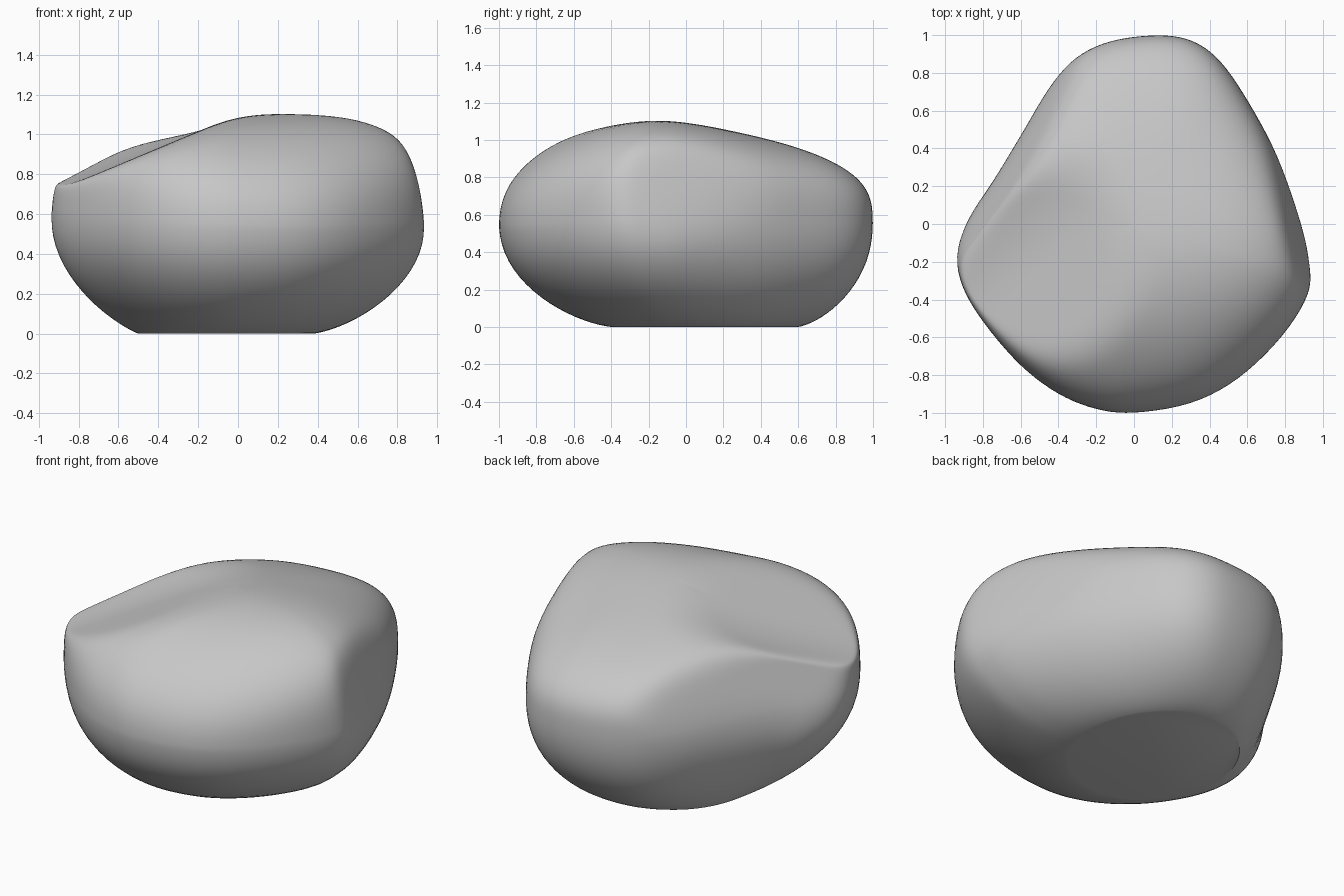
import bpy, bmesh, math
from mathutils import Vector

cube = bpy.data.objects.get("Cube")
if cube:
    bpy.data.objects.remove(cube, do_unlink=True)

# Widest outline of the boulder, counter-clockwise from the right
OUTLINE = [(.9, 0), (.76, .36), (.61, .64), (.46, .86), (.31, .97), (.13, 1), (-.12, .97),
           (-.31, .88), (-.46, .72), (-.61, .47), (-.76, .23), (-.89, .05), (-.945, -.13),
           (-.91, -.33), (-.79, -.53), (-.6, -.75), (-.4, -.9), (-.2, -.98), (0, -1),
           (.3, -.95), (.55, -.82), (.78, -.6), (.925, -.37), (.94, -.2)]
# Worn flat facets: normal and distance
FACETS = [((1, .23, .25), 1.035), ((-.86, .5, .37), .97)]
STEPS, LOWER, UPPER = 5, 18, 40


def soft_min(a, b, k):
    return min(a, b) - max(k - abs(a - b), 0) ** 2 / (4 * k)


def smooth_loop(points):
    """Closed spline through the points."""
    pts = [Vector(p) for p in points]
    loop = []
    for i in range(len(pts)):
        a, b, c, d = (pts[(i + j) % len(pts)] for j in (-1, 0, 1, 2))
        for s in range(STEPS):
            t = s / STEPS
            loop.append((2 * b + (c - a) * t + (2 * a - 5 * b + 4 * c - d) * t ** 2
                         + (3 * b - a - 3 * c + d) * t ** 3) / 2)
    return loop


def crown(x, y):
    """Height of the top: a long back slope meeting a short front one."""
    return soft_min(1.095 + .02 * x - .195 * y, 1.16 + .02 * x + .1 * y, .12)


def hollow(x, y):
    """Shallow valley on the -x side with a raised rim behind it."""
    return -soft_min(-1.1 - .42 * x, -.88 - .08 * x - .38 * y, .15)


def wear(p):
    """Press a point down into the hollow and onto the flat facets."""
    p.z = soft_min(p.z, hollow(p.x, p.y), .07)
    for normal, dist in FACETS:
        n = Vector(normal)
        size = n.length
        n.normalize()
        e = n.dot(p) - dist / size
        p = p + n * (soft_min(e, 0, .06) - e)
    return p


def equator(ang):
    c = math.cos(ang)
    return .53 - .02 * c + .04 * c * c


def lower_point(o, t):
    ang = math.atan2(o.y, o.x)
    foot = Vector((-.06 + .44 * math.cos(ang), .1 + .5 * math.sin(ang)))
    a = t * math.pi / 2
    tuck = 1.35 + .3 * max(0, -math.cos(ang))
    q = foot.lerp(o, math.sin(a) ** tuck)
    return Vector((q.x, q.y, equator(ang) * (1 - math.cos(a))))


def upper_point(o, t):
    ang = math.atan2(o.y, o.x)
    n = 3.5 - 1.2 * max(0, math.cos(ang + math.radians(75))) ** 2
    b = t * t * (3 - 2 * t) * math.pi / 2
    q = o * math.cos(b) ** (2 / n)
    ze = equator(ang)
    return Vector((q.x, q.y, ze + (crown(q.x, q.y) - ze) * math.sin(b) ** (2 / n)))


# Boulder skin: rings from the flat base up to the crown
loop = smooth_loop(OUTLINE)
bm = bmesh.new()
rings = []
for i in range(LOWER):
    rings.append([bm.verts.new(wear(lower_point(o, i / LOWER))) for o in loop])
for i in range(UPPER):
    rings.append([bm.verts.new(wear(upper_point(o, i / UPPER))) for o in loop])
pole = bm.verts.new(wear(Vector((0, 0, crown(0, 0)))))
count = len(loop)
for low, high in zip(rings, rings[1:]):
    for j in range(count):
        k = (j + 1) % count
        bm.faces.new((low[j], low[k], high[k], high[j]))
for j in range(count):
    bm.faces.new((rings[-1][j], rings[-1][(j + 1) % count], pole))

# Soften the skin above the base, then close the base
skin = [v for ring in rings[1:] for v in ring] + [pole]
for _ in range(5):
    bmesh.ops.smooth_vert(bm, verts=skin, factor=.5,
                          use_axis_x=True, use_axis_y=True, use_axis_z=True)
bm.faces.new(list(reversed(rings[0])))
bmesh.ops.recalc_face_normals(bm, faces=bm.faces[:])
mesh = bpy.data.meshes.new("boulder")
bm.to_mesh(mesh)
bm.free()
boulder = bpy.data.objects.new("boulder", mesh)
bpy.context.collection.objects.link(boulder)

# Stone colour
stone = bpy.data.materials.new("stone grey")
stone.use_nodes = True
colour = (.57, .57, .57, 1)
stone.diffuse_color = colour
stone.node_tree.nodes["Principled BSDF"].inputs["Base Color"].default_value = colour
mesh.materials.append(stone)

bpy.context.view_layer.objects.active = boulder
boulder.select_set(True)
bpy.ops.object.shade_smooth_by_angle(angle=math.radians(30))
